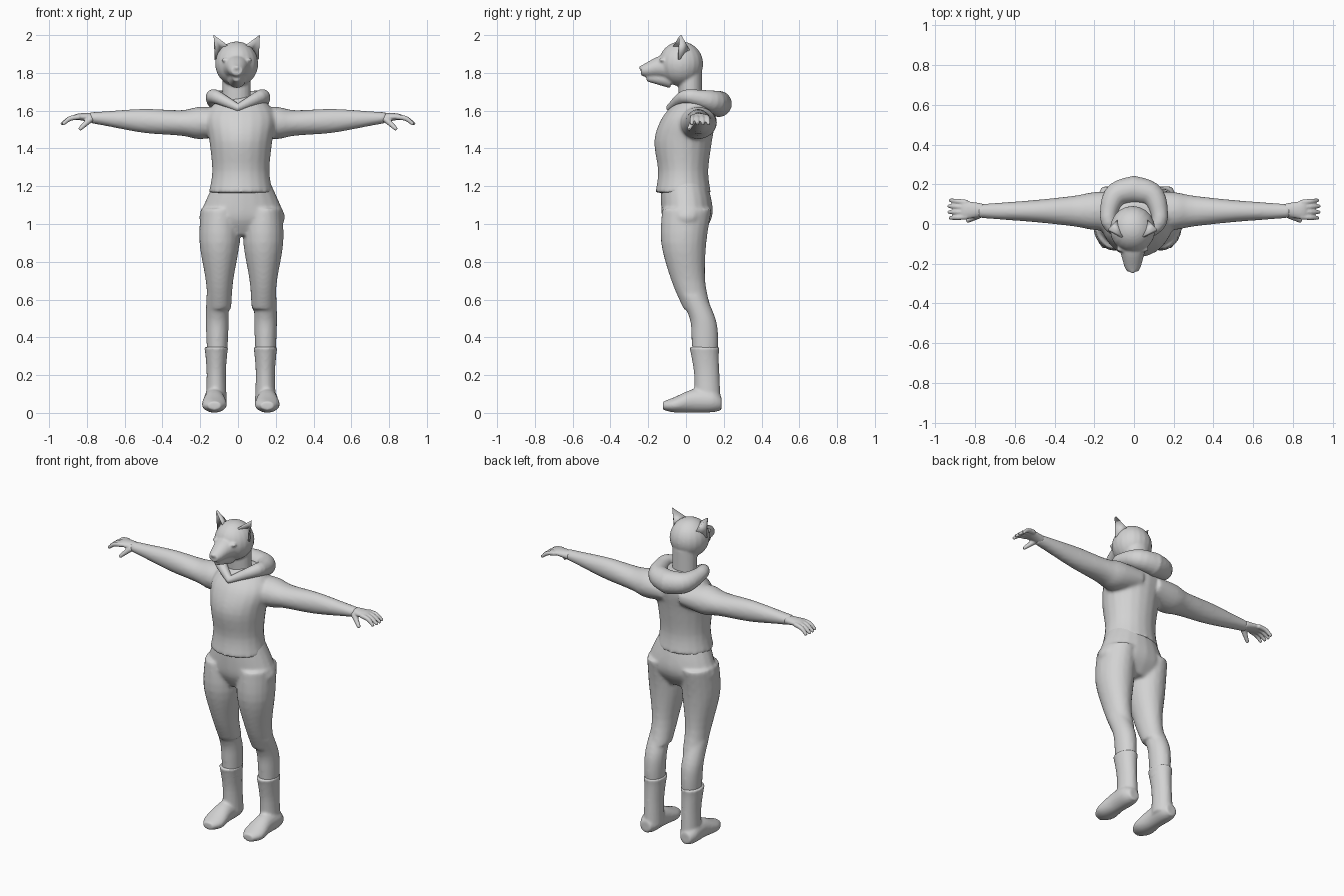
import bpy, bmesh, math
from mathutils import Matrix, Vector

if "Cube" in bpy.data.objects:
    bpy.data.objects.remove(bpy.data.objects["Cube"])

shade = 0.65
grey = bpy.data.materials.new("plain_grey")
grey.use_nodes = True
grey.diffuse_color = (shade, shade, shade, 1)
grey.node_tree.nodes["Principled BSDF"].inputs["Base Color"].default_value = grey.diffuse_color

SIDES = 20
ANGLES = [math.tau * step / SIDES for step in range(SIDES)]
BODY_X = 0.015
HEAD_X = -0.007


def spline(rows, steps=4):
    """Smoothly interpolate between rows of numbers."""
    rows = [Vector(row) for row in rows]
    tangents = [(rows[min(index + 1, len(rows) - 1)] - rows[max(index - 1, 0)]) / 2
                for index in range(len(rows))]
    result = []
    for index in range(len(rows) - 1):
        start, end = rows[index], rows[index + 1]
        for step in range(steps):
            t = step / steps
            ease = t * t * (3 - 2 * t)
            result.append(start.lerp(end, ease)
                          + tangents[index] * t * (1 - t) ** 2
                          - tangents[index + 1] * t * t * (1 - t))
    return result + [rows[-1]]


def skin(bm, rings, centre, both):
    """Bridge rings of points into a closed solid, optionally mirrored."""
    for side in ((1, -1) if both else (1,)):
        loops = [[bm.verts.new((centre + side * p[0], p[1], p[2])) for p in ring] for ring in rings]
        faces = [bm.faces.new(loops[0]), bm.faces.new(loops[-1])]
        for lower, upper in zip(loops, loops[1:]):
            for i in range(SIDES):
                faces.append(bm.faces.new((lower[i - 1], lower[i], upper[i], upper[i - 1])))
        bmesh.ops.recalc_face_normals(bm, faces=faces)


def loft(bm, axis, rows, fixed=0, centre=0, both=False):
    """Ellipses along an axis; rows hold position, centre, width and depth radii."""
    rings = []
    for place, middle, width, depth in spline(rows):
        ring = []
        for angle in ANGLES:
            u = fixed + width * math.cos(angle)
            v = middle + depth * math.sin(angle)
            ring.append({"x": (place, u, v), "y": (u, place, v), "z": (u, v, place)}[axis])
        rings.append(ring)
    skin(bm, rings, centre, both)


def tube(bm, rows, centre=0, both=False):
    """Round section along a path; rows hold x, y, z and radius."""
    path = spline(rows)
    up = Vector((0, 0, 1))
    rings = []
    for index, row in enumerate(path):
        ahead = path[min(index + 1, len(path) - 1)].xyz - path[max(index - 1, 0)].xyz
        across = ahead.cross(up).normalized()
        above = across.cross(ahead).normalized()
        rings.append([row.xyz + row.w * (across * math.cos(a) + above * math.sin(a)) for a in ANGLES])
    skin(bm, rings, centre, both)


def ellipsoid(bm, place, radii):
    matrix = Matrix.Translation(place) @ Matrix.Diagonal(radii).to_4x4()
    bmesh.ops.create_uvsphere(bm, u_segments=SIDES, v_segments=SIDES, radius=1, matrix=matrix)


def finish(name, bm, voxel=None, relax=4):
    """Make the object and blend its overlapping solids into one skin."""
    mesh = bpy.data.meshes.new(name)
    bm.to_mesh(mesh)
    bm.free()
    mesh.materials.append(grey)
    for face in mesh.polygons:
        face.use_smooth = True
    part = bpy.data.objects.new(name, mesh)
    bpy.context.collection.objects.link(part)
    if voxel:
        blend = part.modifiers.new("blend", "REMESH")
        blend.mode = "VOXEL"
        blend.voxel_size = voxel
        blend.use_smooth_shade = True
        smooth = part.modifiers.new("relax", "SMOOTH")
        smooth.factor = 0.5
        smooth.iterations = relax
    return part


# Jacket: body and sleeves
bm = bmesh.new()
loft(bm, "z", [(1.165, -.015, .17, .147), (1.28, -.015, .152, .133), (1.44, -.015, .167, .153),
               (1.56, .015, .185, .143), (1.64, .04, .14, .1), (1.675, .04, .09, .065)],
     centre=BODY_X)
loft(bm, "x", [(.06, 1.54, .1, .07), (.2, 1.535, .096, .086), (.3, 1.535, .078, .068),
               (.5, 1.546, .056, .064), (.7, 1.558, .041, .039), (.785, 1.563, .034, .029)],
     fixed=.065, both=True)
finish("jacket", bm, .01, 6)

# Hood resting on the shoulders and meeting in a V at the throat
bm = bmesh.new()
tube(bm, [(-.01, -.09, 1.61, .02), (.115, -.01, 1.672, .036), (.125, .07, 1.665, .046),
          (.085, .15, 1.645, .062), (-.015, .175, 1.635, .07)], both=True)
finish("hood", bm, .008)

# Hands: palm, four drooping fingers and thumb
bm = bmesh.new()
loft(bm, "x", [(.76, 1.562, .033, .027), (.84, 1.568, .045, .018), (.87, 1.564, .045, .013)],
     fixed=.07, both=True)
for finger in range(4):
    root = .036 + .024 * finger
    tip = root + .006 * (finger - 1)
    reach = .94 - .008 * abs(finger - 1.5)
    tube(bm, [(.84, root, 1.567, .014), (.89, (root + tip) / 2, 1.558, .013), (reach, tip, 1.527, .009)],
         both=True)
tube(bm, [(.78, .045, 1.557, .018), (.84, .014, 1.5, .01)], both=True)
finish("hands", bm, .005, 3)

# Trousers: pelvis, thighs and shins
bm = bmesh.new()
loft(bm, "z", [(1.24, -.012, .14, .12), (1.1, .004, .203, .136), (1.02, .005, .226, .127),
               (.94, 0, .14, .08)], centre=.022)
loft(bm, "z", [(1.08, .005, .1, .132), (.9, -.012, .106, .12), (.7, .012, .073, .09),
               (.55, .06, .062, .073)], fixed=.116, centre=.018, both=True)
loft(bm, "z", [(.62, .035, .058, .07), (.5, .088, .061, .069), (.4, .1, .058, .071),
               (.28, .1, .052, .066)], fixed=.128, centre=.018, both=True)
finish("trousers", bm, .01, 6)

# Boots: shaft with flared cuff, and foot
bm = bmesh.new()
loft(bm, "z", [(.35, .097, .064, .081), (.3, .101, .057, .073), (.2, .11, .051, .067),
               (.05, .115, .056, .07)], fixed=.13, centre=BODY_X, both=True)
loft(bm, "y", [(.188, .05, .035, .035), (.14, .063, .056, .06), (.04, .064, .056, .062),
               (-.06, .043, .066, .041), (-.122, .038, .035, .022)], fixed=.14, centre=BODY_X, both=True)
finish("boots", bm, .008)

# Head: neck, skull, muzzle, jaw, nose and closed eyelids
bm = bmesh.new()
loft(bm, "z", [(1.62, .025, .075, .06), (1.8, .02, .075, .065)], centre=HEAD_X)
ellipsoid(bm, (HEAD_X, -.027, 1.848), (.114, .118, .118))
loft(bm, "y", [(-.08, 1.83, .085, .075), (-.15, 1.83, .06, .056), (-.21, 1.816, .043, .038),
               (-.238, 1.812, .03, .026)], centre=HEAD_X)
tube(bm, [(0, -.08, 1.768, .05), (0, -.208, 1.777, .022)], HEAD_X)
ellipsoid(bm, (HEAD_X, -.235, 1.828), (.016, .014, .012))
for side in (-1, 1):
    ellipsoid(bm, (HEAD_X + side * .056, -.127, 1.868), (.026, .014, .011))
finish("head", bm, .007)

# Ears: cupped shells open to the front
bm = bmesh.new()
for side in (1, -1):
    corners = ((.035, -.075, 1.93), (.112, -.04, 1.87), (.065, .025, 1.9), (.122, -.03, 1.998))
    inner, outer, back, tip = [bm.verts.new((HEAD_X + side * x, y, z)) for x, y, z in corners]
    bm.faces.new((inner, back, tip))
    bm.faces.new((back, outer, tip))
bmesh.ops.recalc_face_normals(bm, faces=bm.faces[:])
shell = finish("ears", bm).modifiers.new("thickness", "SOLIDIFY")
shell.thickness = .012
shell.offset = 0
